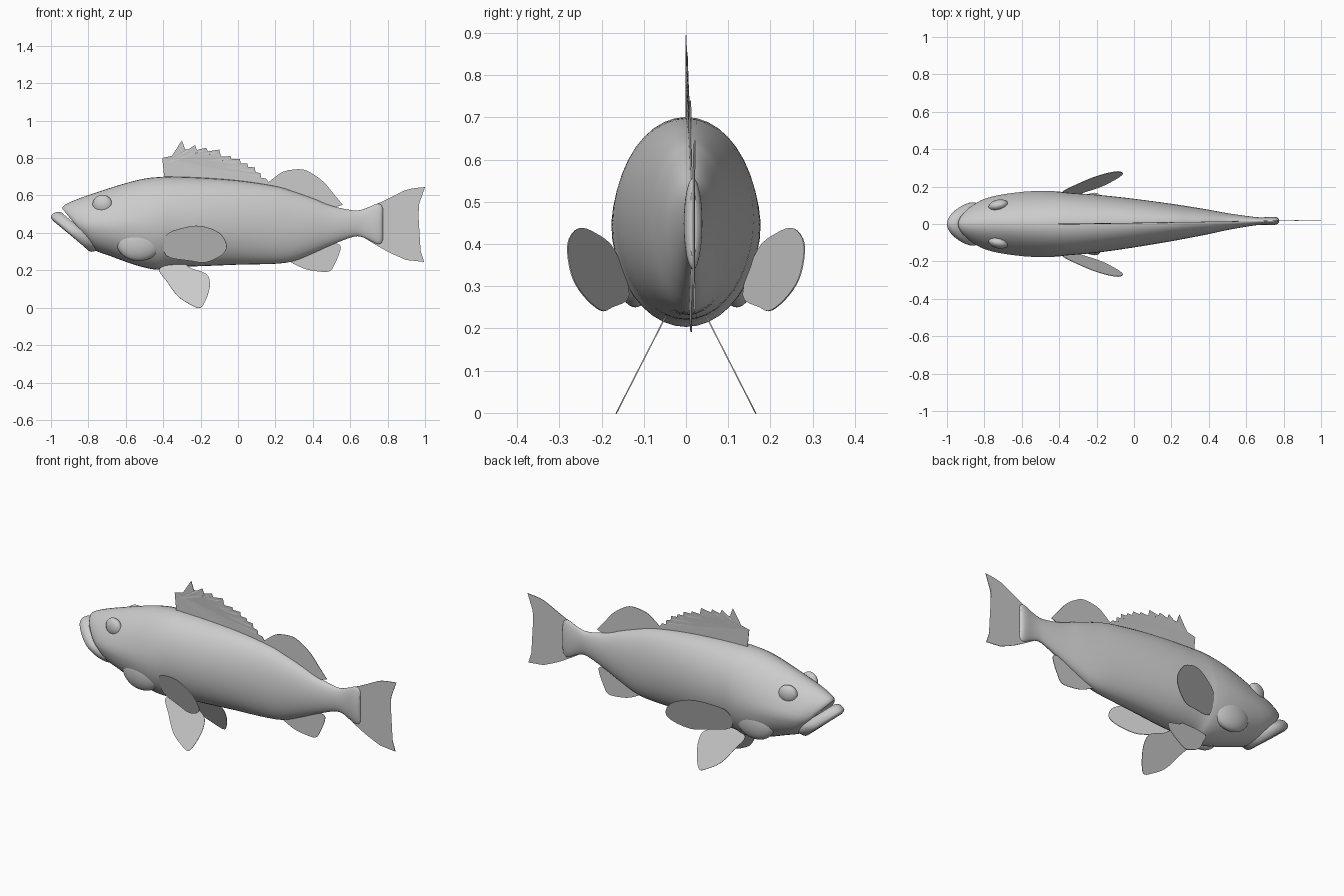
import bpy
import bmesh
import math

cube = bpy.data.objects.get("Cube")
if cube:
    bpy.data.objects.remove(cube, do_unlink=True)

grey = bpy.data.materials.new("plain grey")
grey.use_nodes = True
grey.diffuse_color = (.6, .6, .6, 1)
grey.node_tree.nodes["Principled BSDF"].inputs["Base Color"].default_value = (.6, .6, .6, 1)


def finish(name, bm, smooth=True):
    """Turn a bmesh into a named, shaded object."""
    bmesh.ops.recalc_face_normals(bm, faces=bm.faces)
    mesh = bpy.data.meshes.new(name)
    bm.to_mesh(mesh)
    bm.free()
    mesh.materials.append(grey)
    obj = bpy.data.objects.new(name, mesh)
    bpy.context.collection.objects.link(obj)
    if smooth:
        bpy.ops.object.select_all(action='DESELECT')
        obj.select_set(True)
        bpy.context.view_layer.objects.active = obj
        bpy.ops.object.shade_smooth_by_angle(angle=math.radians(40))
    return obj


def spline(points, closed=False, steps=4):
    """Smooth curve through points of any dimension."""
    n = len(points)

    def get(i):
        return points[i % n] if closed else points[min(max(i, 0), n - 1)]

    result = []
    for i in range(n if closed else n - 1):
        for k in range(steps):
            t = k / steps
            result.append([
                b + t * (c - a) / 2 + t * t * (a - 2.5 * b + 2 * c - d / 2)
                + t ** 3 * (3 * b - a - 3 * c + d) / 2
                for a, b, c, d in zip(get(i - 1), get(i), get(i + 1), get(i + 2))])
    if not closed:
        result.append(points[-1])
    return result


def drift(x):
    """Slight sideways bend of the rear body."""
    return .016 * max(0, x + .3)


def loft(name, sections, sides=40):
    """Skin leaning oval rings: top x, top z, bottom x, bottom z, half width."""
    bm = bmesh.new()
    rings = []
    for xt, zt, xb, zb, half in spline(sections):
        ring = []
        for i in range(sides):
            angle = math.tau * i / sides
            s, c = math.sin(angle), math.cos(angle)
            x = (xt + xb) / 2 + (xt - xb) / 2 * s
            z = (zt + zb) / 2 + (zt - zb) / 2 * s
            # The head narrows towards its crown
            pinch = .25 * min(max((-.35 - x) / .35, 0), 1)
            y = half * c * (1 - pinch * max(s, 0)) + drift(x)
            ring.append(bm.verts.new((x, y, z)))
        rings.append(ring)
    for r, q in zip(rings, rings[1:]):
        for i in range(sides):
            j = (i + 1) % sides
            bm.faces.new((r[i], r[j], q[j], q[i]))
    bm.faces.new(rings[0])
    bm.faces.new(rings[-1])
    return finish(name, bm)


def fin(name, outline, sideways=lambda x, z: drift(x)):
    """Thin sheet from a side outline, placed by a sideways rule."""
    bm = bmesh.new()
    bm.faces.new([bm.verts.new((x, sideways(x, z), z)) for x, z in outline])
    bmesh.ops.triangulate(bm, faces=bm.faces)
    obj = finish(name, bm, smooth=False)
    sheet = obj.modifiers.new("thickness", 'SOLIDIFY')
    sheet.thickness = .003
    sheet.offset = 0
    return obj


def ball(name, centre, radii, turn=0):
    """Flattened ball, turned about the vertical axis."""
    bm = bmesh.new()
    bmesh.ops.create_uvsphere(bm, u_segments=32, v_segments=20, radius=1)
    obj = finish(name, bm)
    obj.location = centre
    obj.scale = radii
    obj.rotation_euler.z = turn


# Body: leaning rings at the mouth, then upright ones to the tail root
head = [(-.94, .53, -.79, .345, .085), (-.925, .55, -.78, .325, .105),
        (-.86, .58, -.75, .3, .132), (-.76, .615, -.68, .275, .155),
        (-.62, .66, -.57, .235, .172), (-.5, .69, -.48, .21, .177),
        (-.4, .7, -.42, .204, .174), (-.34, .7, -.36, .218, .167)]
trunk = [(-.2, .695, .222, .155), (0, .68, .23, .13), (.2, .65, .235, .1),
         (.3, .62, .25, .083), (.4, .585, .29, .065), (.5, .545, .335, .045),
         (.62, .52, .38, .026), (.68, .53, .372, .02), (.74, .555, .342, .022),
         (.765, .55, .345, .018), (.775, .53, .365, .008)]
loft("body", head + [(x, top, x, low, half) for x, top, low, half in trunk])

# Jutting lower jaw
loft("lower_jaw", [(-.945, .51, -.72, .32, .1), (-.975, .51, -.755, .305, .115),
                   (-1, .49, -.79, .3, .105), (-.99, .465, -.82, .325, .07)])

# Spiny front fin on the back, a notch behind each spine
tips = [(-.3, .895), (-.23, .87), (-.17, .855), (-.1, .845), (-.04, .81), (.01, .795),
        (.05, .77), (.09, .75), (.12, .72), (.15, .69)]
spines = [(-.39, .65), (-.405, .8), (-.38, .77)]
for (x, z), (nx, nz) in zip(tips, tips[1:]):
    spines += [(x, z), (x + .25 * (nx - x), nz - .025), (x + .7 * (nx - x), nz - .02)]
spines += [tips[-1], (.165, .67), (.17, .62), (-.1, .65)]
fin("spiny_back_fin", spines)

# Soft fins on the midline
fin("soft_back_fin", spline([(.15, .66), (.2, .7), (.25, .73), (.34, .74), (.4, .715),
                             (.46, .67), (.51, .61), (.56, .55)]) + [(.5, .53), (.3, .58)])
fin("belly_fin", spline([(.27, .25), (.35, .21), (.42, .195), (.49, .195), (.52, .24),
                         (.545, .3), (.545, .335), (.5, .35)]) + [(.4, .33)])
fin("tail_fin", [(.64, .5)] + spline([(.68, .53), (.8, .58), (.9, .63), (1, .645)])
    + spline([(.97, .56), (.955, .45), (.97, .33), (.995, .245)])
    + spline([(.9, .255), (.8, .3), (.68, .37)]) + [(.64, .4)])

# Paired parts
pelvic = spline([(-.42, .21), (-.38, .14), (-.32, .06), (-.25, .015), (-.2, 0),
                 (-.165, .06), (-.15, .13), (-.17, .18), (-.25, .21), (-.3, .235)], True)
pectoral = spline([(-.385, .28), (-.385, .385), (-.3, .425), (-.2, .437), (-.1, .4),
                   (-.06, .33), (-.09, .28), (-.17, .243), (-.25, .25)], True)
for side, s in (("right", -1), ("left", 1)):
    fin(side + "_pelvic_fin", pelvic, lambda x, z: s * (.05 + .51 * (.225 - z)))
    fin(side + "_pectoral_fin", pectoral,
        lambda x, z: s * (.16 + .37 * (x + .38) + .33 * (z - .35)))
    ball(side + "_eye", (-.725, s * .1, .553), (.053, .03, .05), s * .2)
    ball(side + "_gill_cover", (-.53, s * .12, .35), (.12, .048, .1))
